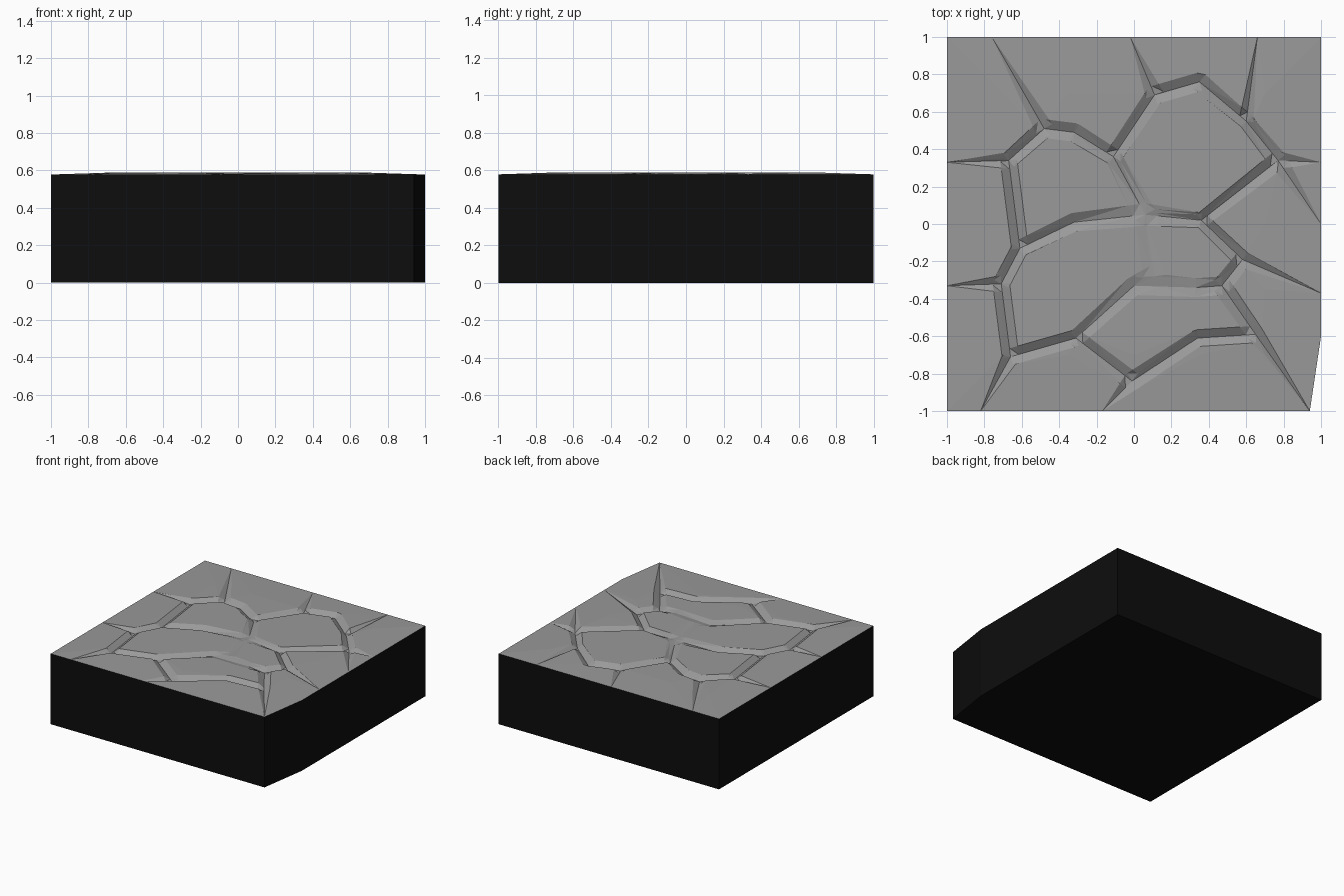
import bpy, bmesh
from mathutils import Vector
from mathutils.geometry import delaunay_2d_cdt

if "Cube" in bpy.data.objects:
    bpy.data.objects.remove(bpy.data.objects["Cube"])


def material(name, value):
    m = bpy.data.materials.new(name)
    m.diffuse_color = (value, value, value, 1)
    m.use_nodes = True
    m.node_tree.nodes["Principled BSDF"].inputs["Base Color"].default_value = m.diffuse_color
    return m


stone = material("grey stone", 0.32)
dark = material("black earth", 0.004)

# Crack junctions: x, y, half width (zero at the tips on the rim)
N = dict(
    a=(-.76, 1, 0), b=(-.48, .51, .05), c=(-.32, .49, .05), d=(-.11, .36, .045),
    e=(.11, .69, .05), f=(.35, .76, .05), g=(.60, .55, .04), h=(.66, 1, 0),
    i=(-.02, 1, 0), j=(.77, .34, .05), k=(1, .33, 0), l=(1, 0, 0),
    m=(.36, .02, .04), n=(.58, -.19, .045), o=(1, -.37, 0), p=(.06, .05, .06),
    q=(-.32, .01, .05), r=(-.61, -.13, .045), s=(-.67, .34, .045), t=(-1, .33, 0),
    u=(-.71, -.32, .045), v=(-1, -.33, 0), w=(-.66, -.71, .045), x=(-.82, -1, 0),
    y=(-.31, -.61, .045), z=(-.01, -.84, .05), A=(-.17, -1, 0), B=(.34, -.61, .045),
    C=(.65, -.59, .045), D=(.94, -1, 0), E=(.47, -.33, .05), F=(.33, -.34, .05),
    G=(0, -.33, .05), H=(.11, -.28, .06))
CHAINS = ["abcdefgh", "ie", "gjk", "jl", "jmno", "mpqr", "dp", "bst", "sruv",
          "uwx", "wyzA", "zBCD", "CEn", "EFGy", "pHG"]
SHALLOW = {"p": .35, "H": .15, "F": .3, "G": .6}
DEPTH = .032

segments = []
for chain in CHAINS:
    for s0, s1 in zip(chain, chain[1:]):
        (x0, y0, w0), (x1, y1, w1) = N[s0], N[s1]
        depths = [DEPTH * SHALLOW.get(s, 1) * min(1, N[s][2] / .04) for s in (s0, s1)]
        segments.append((Vector((x0, y0)), Vector((x1, y1)), w0, w1, *depths))


def height(p):
    """Gently domed slab top minus the deepest crack at this point."""
    base = .578 + .010 * min(1, max(0, 1 - max(abs(p.x), abs(p.y))) / .3)
    cut = 0
    for a, b, w0, w1, d0, d1 in segments:
        ab = b - a
        t = min(1, max(0, (p - a).dot(ab) / ab.length_squared))
        w = w0 + (w1 - w0) * t
        if w > 1e-5:
            gap = (p - a - ab * t).length
            cut = max(cut, (d0 + (d1 - d0) * t) * max(0, 1 - gap / w))
    return base - cut


# Plan of the slab: outline with one broken corner, crack floors and crack rims
pts = [Vector(c) for c in ((-1, -1), (.94, -1), (1, -.6), (1, 1), (-1, 1))]
edges = [(i, (i + 1) % 5) for i in range(5)]


def line(a, b):
    pts.extend((a, b))
    edges.append((len(pts) - 2, len(pts) - 1))


for a, b, w0, w1, d0, d1 in segments:
    side = (b - a).normalized()
    side = Vector((-side.y, side.x))
    line(a, b)
    for sign in (1, -1):
        line(a + side * w0 * sign, b + side * w1 * sign)
pts += [Vector((i * .35, j * .35)) for i in (-2, -1, 0, 1, 2) for j in (-2, -1, 0, 1, 2)]
flat, _, tris, *_ = delaunay_2d_cdt(pts, edges, [], 1, 1e-4, False)

# Slab: cracked top, straight walls and a flat underside
bm = bmesh.new()
top = [bm.verts.new((p.x, p.y, height(p))) for p in flat]
for t in tris:
    f = bm.faces.new([top[i] for i in t])
    f.normal_update()
    if f.normal.z < 0:
        f.normal_flip()
rim = [e for e in bm.edges if e.is_boundary]
walls = bmesh.ops.extrude_edge_only(bm, edges=rim)["geom"]
for vert in walls:
    if isinstance(vert, bmesh.types.BMVert):
        vert.co.z = 0
for f in walls:
    if isinstance(f, bmesh.types.BMFace):
        f.material_index = 1
base = bmesh.ops.contextual_create(bm, geom=[e for e in bm.edges if e.is_boundary])
for f in base["faces"]:
    f.material_index = 1
bmesh.ops.delete(bm, geom=[q for q in bm.verts if not q.link_faces], context="VERTS")
bmesh.ops.recalc_face_normals(bm, faces=bm.faces)
mesh = bpy.data.meshes.new("cracked_slab")
bm.to_mesh(mesh)
bm.free()
mesh.materials.append(stone)
mesh.materials.append(dark)
bpy.context.collection.objects.link(bpy.data.objects.new("cracked_slab", mesh))
